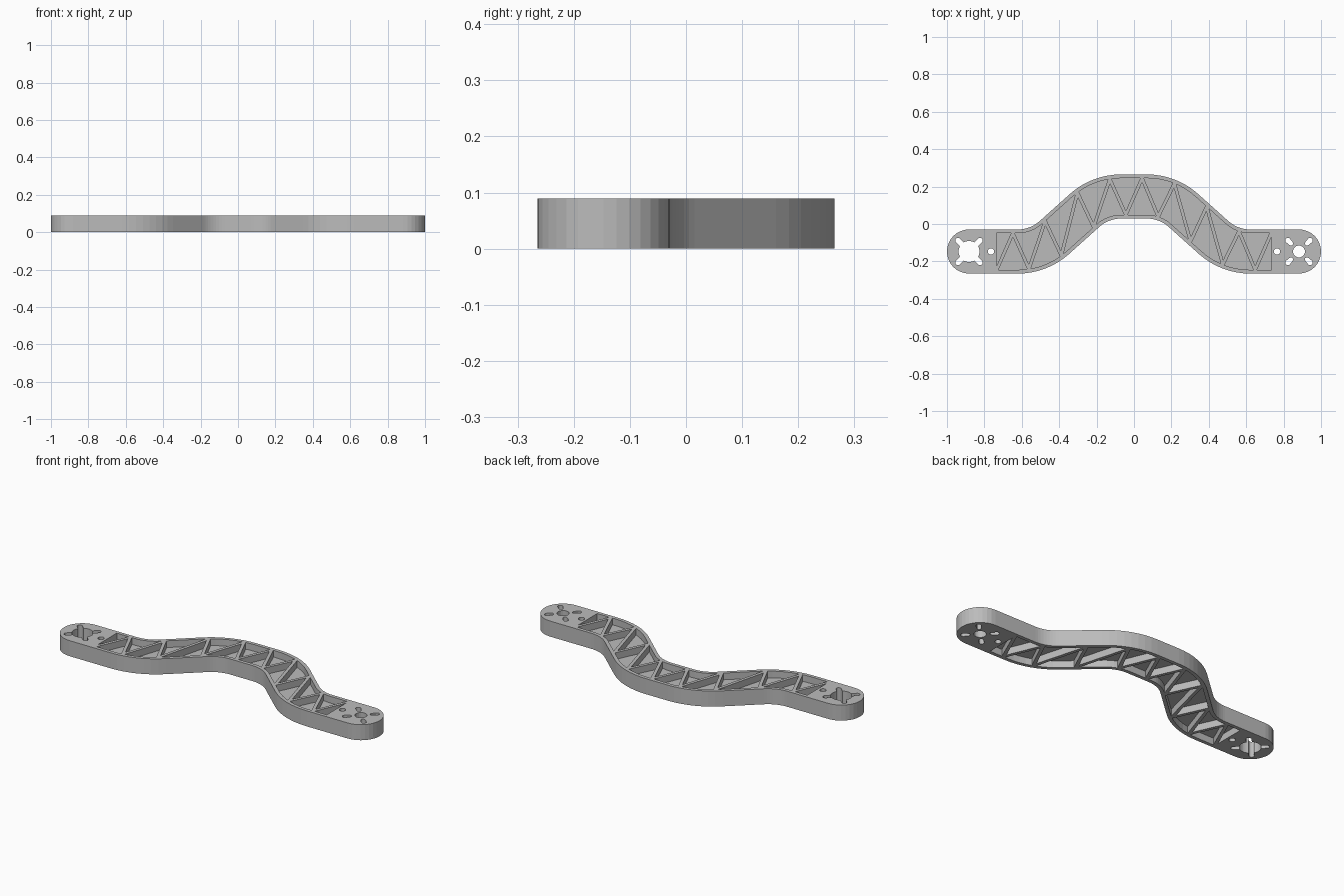
import bpy
import bmesh
from math import sin, cos, asin, pi, radians
from mathutils import Vector

cube = bpy.data.objects.get("Cube")
if cube:
    bpy.data.objects.remove(cube, do_unlink=True)

HEIGHT = 0.089
HALF_W = 0.118            # half width of the arm
RIM = 0.02                # rim thickness around the pockets
RIB = 0.009               # half thickness of the ribs
END_X, END_Y = 0.882, -0.147
BEND, RADIUS = radians(42), 0.29
TRUSS_X, BAYS = 0.734, 17

grey = bpy.data.materials.new("grey")
grey.use_nodes = True
grey.diffuse_color = (0.5, 0.5, 0.5, 1)
grey.node_tree.nodes["Principled BSDF"].inputs["Base Color"].default_value = (0.5, 0.5, 0.5, 1)


def arc(center, r, a0, a1, steps):
    return [Vector((center[0] + r * cos(a0 + (a1 - a0) * i / steps),
                    center[1] + r * sin(a0 + (a1 - a0) * i / steps)))
            for i in range(steps + 1)]


def plate(name, loops, z0, z1):
    """Extrude a filled outline; the later loops become holes."""
    curve = bpy.data.curves.new(name, "CURVE")
    curve.dimensions = "2D"
    curve.fill_mode = "BOTH"
    curve.extrude = (z1 - z0) / 2
    for loop in loops:
        spline = curve.splines.new("POLY")
        spline.points.add(len(loop) - 1)
        for p, co in zip(spline.points, loop):
            p.co = (co.x, co.y, 0, 1)
        spline.use_cyclic_u = True
    source = bpy.data.objects.new(name + "_outline", curve)
    bpy.context.collection.objects.link(source)
    bpy.context.view_layer.update()
    evaluated = source.evaluated_get(bpy.context.evaluated_depsgraph_get())
    mesh = bpy.data.meshes.new_from_object(evaluated)
    bpy.data.objects.remove(source, do_unlink=True)
    bm = bmesh.new()
    bm.from_mesh(mesh)
    bmesh.ops.remove_doubles(bm, verts=bm.verts, dist=1e-5)
    bmesh.ops.recalc_face_normals(bm, faces=bm.faces)
    for f in bm.faces:
        f.smooth = False
    bmesh.ops.translate(bm, verts=bm.verts, vec=(0, 0, (z0 + z1) / 2))
    bm.to_mesh(mesh)
    bm.free()
    mesh.materials.clear()
    mesh.materials.append(grey)
    obj = bpy.data.objects.new(name, mesh)
    bpy.context.collection.objects.link(obj)
    return obj


# Centre line: straight end, two opposite bends, flat crest, then mirrored
def edge(d):
    """Arm boundary at signed distance d from the centre line, left to right."""
    x0, x1, y1 = -0.62, -0.07, -END_Y
    half = [Vector((-END_X, END_Y + d))]
    half += arc((x0, END_Y + RADIUS), RADIUS - d, -pi / 2, -pi / 2 + BEND, 8)
    half += arc((x1, y1 - RADIUS), RADIUS + d, pi / 2 + BEND, pi / 2, 8)
    return half + [Vector((-p.x, p.y)) for p in reversed(half)]


def at_x(line, x):
    for a, b in zip(line, line[1:]):
        if a.x <= x <= b.x and b.x > a.x:
            return a.lerp(b, (x - a.x) / (b.x - a.x))


def between(line, xa, xb):
    return [at_x(line, xa)] + [p for p in line if xa + 1e-4 < p.x < xb - 1e-4] + [at_x(line, xb)]


def clip(poly, a, b, inside, gap):
    """Keep the part of poly at least gap from line ab, on the side of inside."""
    n = Vector((a.y - b.y, b.x - a.x)).normalized()
    if n.dot(inside - a) < 0:
        n = -n
    out = []
    for p, q in zip(poly, poly[1:] + poly[:1]):
        dp, dq = n.dot(p - a) - gap, n.dot(q - a) - gap
        if dp >= 0:
            out.append(p)
        if dp * dq < 0:
            out.append(p.lerp(q, dp / (dp - dq)))
    return out


# Outer outline with round ends
outline = edge(HALF_W)
outline += arc((END_X, END_Y), HALF_W, pi / 2, -pi / 2, 16)[1:-1]
outline += list(reversed(edge(-HALF_W)))
outline += arc((-END_X, END_Y), HALF_W, -pi / 2, -3 * pi / 2, 16)[1:-1]

# Triangular truss pockets between zigzag ribs
rails = [edge(-(HALF_W - RIM)), edge(HALF_W - RIM)]
step = 2 * TRUSS_X / BAYS
xs = [-TRUSS_X + step * k for k in range(BAYS + 1)]
nodes = [at_x(rails[k % 2], x) for k, x in enumerate(xs)]
pockets = []
for k in range(BAYS - 1):
    poly = between(rails[k % 2], xs[k], xs[k + 2]) + [nodes[k + 1]]
    mid = (nodes[k] + nodes[k + 1] + nodes[k + 2]) / 3
    poly = clip(poly, nodes[k], nodes[k + 1], mid, RIB)
    pockets.append(clip(poly, nodes[k + 1], nodes[k + 2], mid, RIB))
# Half pockets that close the truss at each end
for i, j in ((0, 1), (BAYS, BAYS - 1)):
    corner = at_x(rails[(i + 1) % 2], xs[i])
    pockets.append(clip([nodes[i], corner, nodes[j]], nodes[i], nodes[j], corner, RIB))

# Mounting holes
SLOT_R = 0.014
holes = [arc((s * 0.765, END_Y), 0.017, 0, 2 * pi, 16)[:-1] for s in (-1, 1)]
holes.append(arc((END_X, END_Y), 0.032, 0, 2 * pi, 20)[:-1])
star = []
open_angle = asin(SLOT_R / 0.056)
for k in range(4):
    a = pi / 4 + k * pi / 2
    direction = Vector((cos(a), sin(a)))
    right = Vector((END_X, END_Y))
    left = Vector((-END_X, END_Y))
    # separate diagonal slots on the left end
    holes.append(arc(right + direction * 0.06, SLOT_R * 0.8, a + pi / 2, a + 3 * pi / 2, 6)
                 + arc(right + direction * 0.084, SLOT_R, a - pi / 2, a + pi / 2, 8))
    # large bore merged with its slots on the right end
    star += arc(left + direction * 0.084, SLOT_R, a - pi / 2, a + pi / 2, 8)
    star += arc(left, 0.056, a + open_angle, a + pi / 2 - open_angle, 6)
holes.append(star)

plate("arm_frame", [outline] + pockets + holes, 0, HEIGHT)

# Thin web closing the pockets at mid height
inner = between(edge(HALF_W - RIM / 2), -TRUSS_X - RIB, TRUSS_X + RIB)
inner += reversed(between(edge(RIM / 2 - HALF_W), -TRUSS_X - RIB, TRUSS_X + RIB))
plate("pocket_web", [inner], HEIGHT / 2 - 0.006, HEIGHT / 2 + 0.006)
